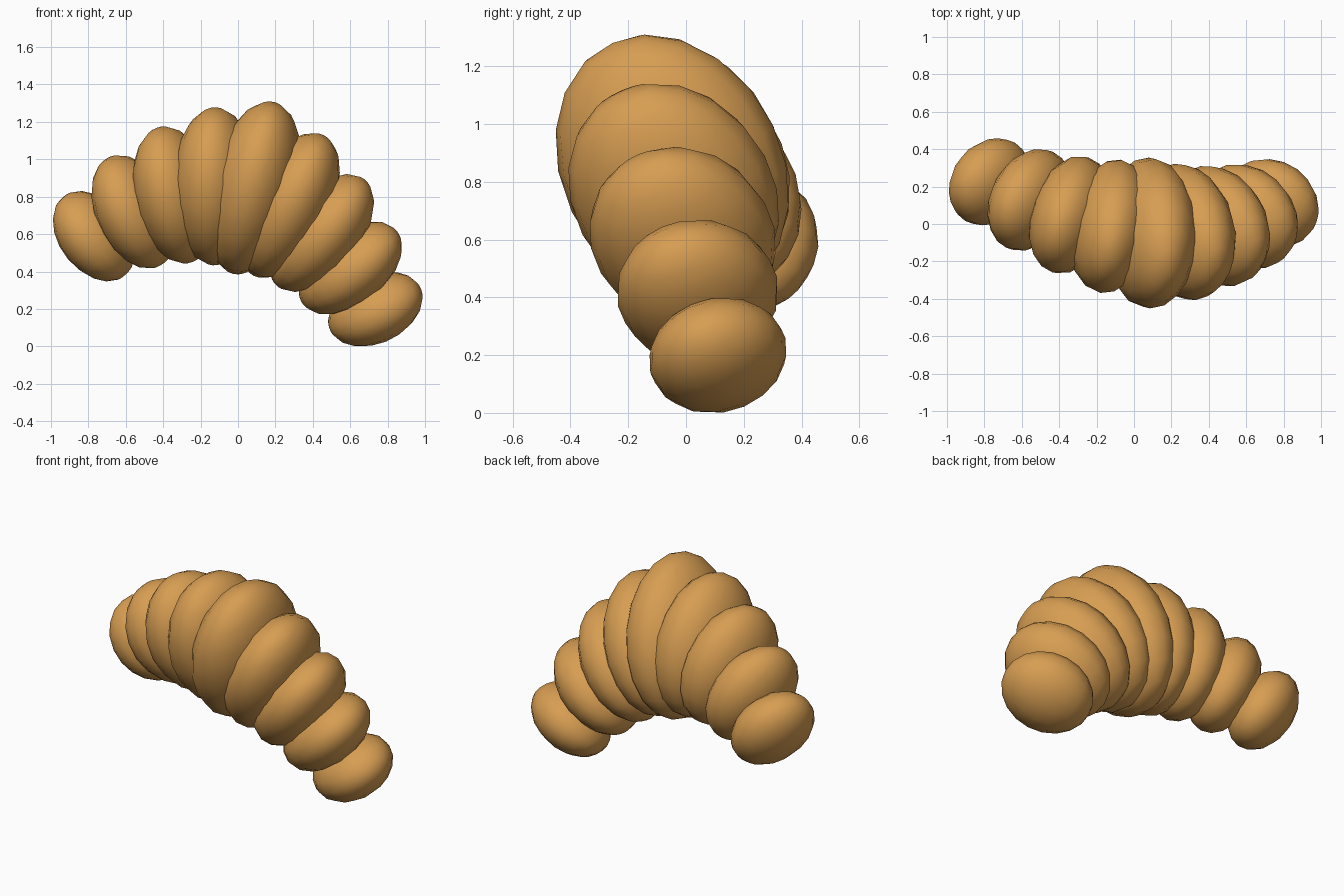
import bpy
from math import radians
from mathutils import Matrix, Vector

cube = bpy.data.objects.get("Cube")
if cube:
    bpy.data.objects.remove(cube, do_unlink=True)

# Baked crust colour
crust = bpy.data.materials.new("golden_crust")
crust.use_nodes = True
COLOR = (0.68, 0.34, 0.085, 1)
crust.diffuse_color = COLOR
crust.node_tree.nodes["Principled BSDF"].inputs["Base Color"].default_value = COLOR

# Tilted frame of the whole pastry: along the chord, across it, and towards the crown
along = Vector((0.965, -0.074, -0.25)).normalized()
across = Vector((0.197, -0.422, 0.885)).cross(along).normalized()
crown = along.cross(across)
frame = Matrix((along, across, crown)).transposed().to_4x4()
frame.translation = (0.083, -0.048, 0.847)


def dough_fold(name, step):
    """One flattened bulge; step counts outward from the middle fold."""
    n = abs(step)
    place = Matrix.Translation((0.206 * step - 0.0007 * step ** 3, 0, -0.0485 * n ** 1.7))
    turn = Matrix.Rotation(radians(12.85 * step), 4, 'Y')
    size = Matrix.Diagonal((0.24 - 0.016 * n, 0.385 - 0.036 * n, 0.49 - 0.055 * n, 1))
    bpy.ops.mesh.primitive_uv_sphere_add(segments=16, ring_count=10, radius=1)
    fold = bpy.context.object
    fold.name = name
    fold.data.transform(frame @ place @ turn @ size)
    fold.data.materials.append(crust)
    bpy.ops.object.shade_smooth()


# Folds from the right tip to the left tip
dough_fold("middle_fold", 0)
for side, sign in (("right", -1), ("left", 1)):
    for n, part in enumerate(("inner_fold", "centre_fold", "outer_fold", "tip"), 1):
        dough_fold(f"{side}_{part}", sign * n)
